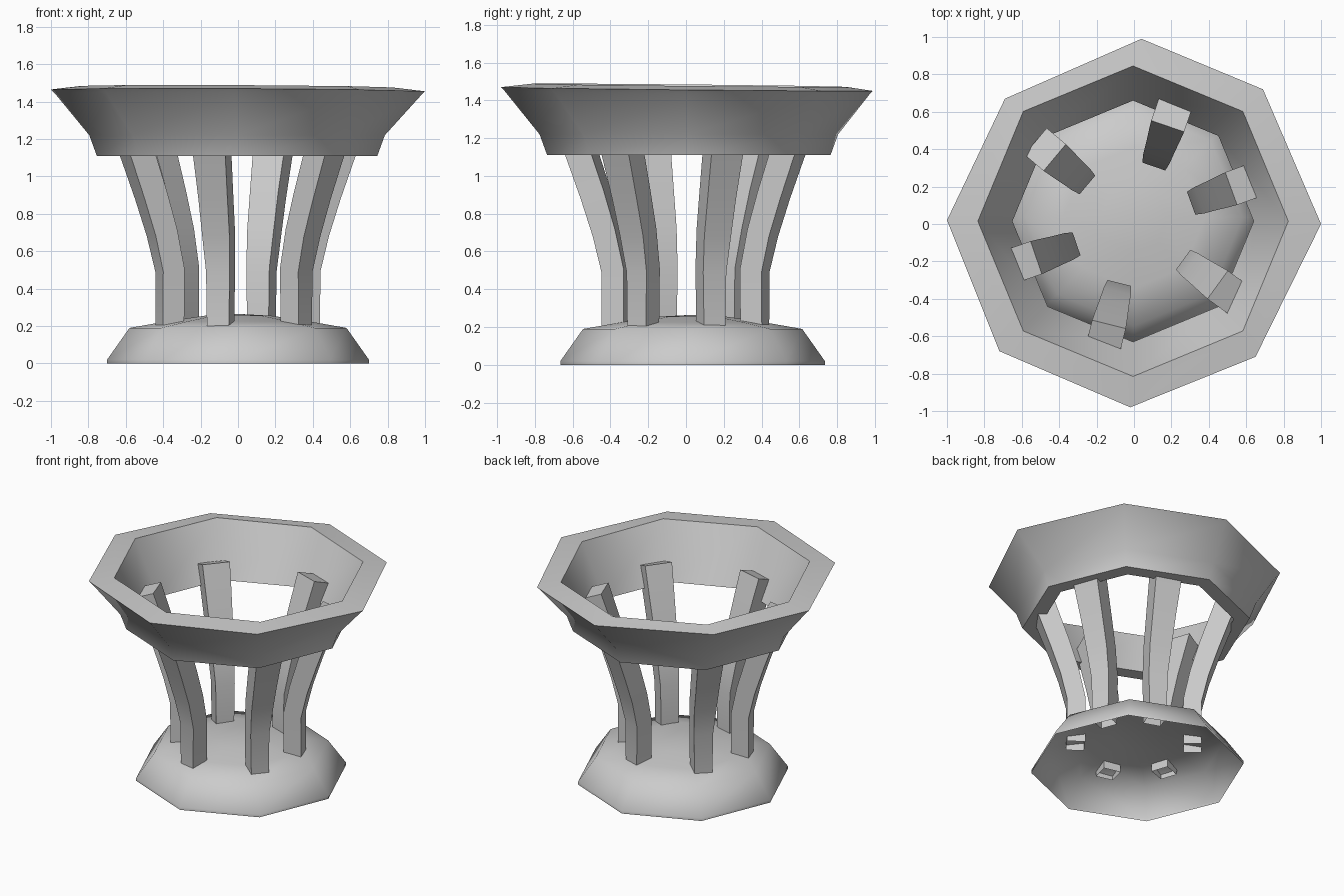
import bpy, bmesh, math
from mathutils import Vector

if "Cube" in bpy.data.objects:
    bpy.data.objects.remove(bpy.data.objects["Cube"], do_unlink=True)

GREY = (0.6, 0.6, 0.6, 1.0)
grey = bpy.data.materials.new("light_grey")
grey.use_nodes = True
grey.diffuse_color = GREY
grey.node_tree.nodes["Principled BSDF"].inputs["Base Color"].default_value = GREY


def finish(name, bm, angle):
    bmesh.ops.recalc_face_normals(bm, faces=bm.faces)
    mesh = bpy.data.meshes.new(name)
    bm.to_mesh(mesh)
    bm.free()
    mesh.materials.append(grey)
    obj = bpy.data.objects.new(name, mesh)
    bpy.context.collection.objects.link(obj)
    bpy.ops.object.select_all(action="DESELECT")
    obj.select_set(True)
    bpy.context.view_layer.objects.active = obj
    bpy.ops.object.shade_smooth_by_angle(angle=math.radians(angle))
    return obj


def bridge(bm, a, b):
    n = len(a)
    for i in range(n):
        j = (i + 1) % n
        bm.faces.new((a[i], a[j], b[j], b[i]))


def octagon(bm, radius, z, centre):
    return [bm.verts.new((centre[0] + radius * math.cos(i * math.pi / 4),
                          centre[1] + radius * math.sin(i * math.pi / 4), z))
            for i in range(8)]


# Base: hollow eight-sided dome, open underneath
bm = bmesh.new()
centre = (0, 0.035)
rings = [octagon(bm, r, z, centre)
         for r, z in [(0.70, 0), (0.70, 0.02), (0.58, 0.19), (0.38, 0.225), (0.18, 0.255)]]
for lower, upper in zip(rings, rings[1:]):
    bridge(bm, lower, upper)
tip = bm.verts.new((*centre, 0.265))
for i in range(8):
    bm.faces.new((rings[-1][i], rings[-1][(i + 1) % 8], tip))
finish("base", bm, 50)

# Bowl ring: flared band with a slightly uneven lip
bm = bmesh.new()
centre = (-0.005, 0.015)
profile = [(0.645, 1.11), (0.75, 1.11), (0.79, 1.22), (0.98, 1.44), (1.0, 1.46), (0.83, 1.48)]
rings = [octagon(bm, r, z, centre) for r, z in profile]
lip = [(1, 0), (0.69, 0.72), (0.04, 0.99), (-0.69, 0.67),
       (-1, 0.02), (-0.72, -0.68), (-0.02, -0.98), (0.65, -0.71)]
for ring, scale in ((rings[3], 0.98), (rings[4], 1)):
    for v, (x, y) in zip(ring, lip):
        v.co.x, v.co.y = x * scale, y * scale
for ring in rings[3:]:
    for v in ring:
        v.co.z -= 0.005 * v.co.x + 0.01 * v.co.y
for i, ring in enumerate(rings):
    bridge(bm, ring, rings[(i + 1) % len(rings)])
finish("bowl_ring", bm, 60)

# Legs: curved bars widening upwards, open at the foot
# path rows: radius, height, half depth, half width, tilt of the section
path = [(0.385, 0.17, 0.06, 0.06, 0), (0.385, 0.5, 0.06, 0.065, 0.01),
        (0.43, 0.7, 0.06, 0.075, 0.02), (0.492, 0.9, 0.063, 0.08, 0.02),
        (0.565, 1.11, 0.065, 0.088, 0.02), (0.62, 1.26, 0.067, 0.093, 0.025)]
for number, degrees in enumerate((20, 71, 140, 199, 256, 324), 1):
    turn = math.radians(degrees)
    out = Vector((math.cos(turn), math.sin(turn), 0))
    side = Vector((-out.y, out.x, 0))
    bm = bmesh.new()
    sections = []
    for r, z, depth, width, tilt in path:
        sections.append([bm.verts.new(out * (r + a * depth) + side * b * width
                                      + Vector((0, 0, z - a * tilt)))
                         for a, b in ((-1, -1), (1, -1), (1, 1), (-1, 1))])
    for lower, upper in zip(sections, sections[1:]):
        bridge(bm, lower, upper)
    bm.faces.new(sections[-1])
    finish(f"leg_{number}", bm, 50)
